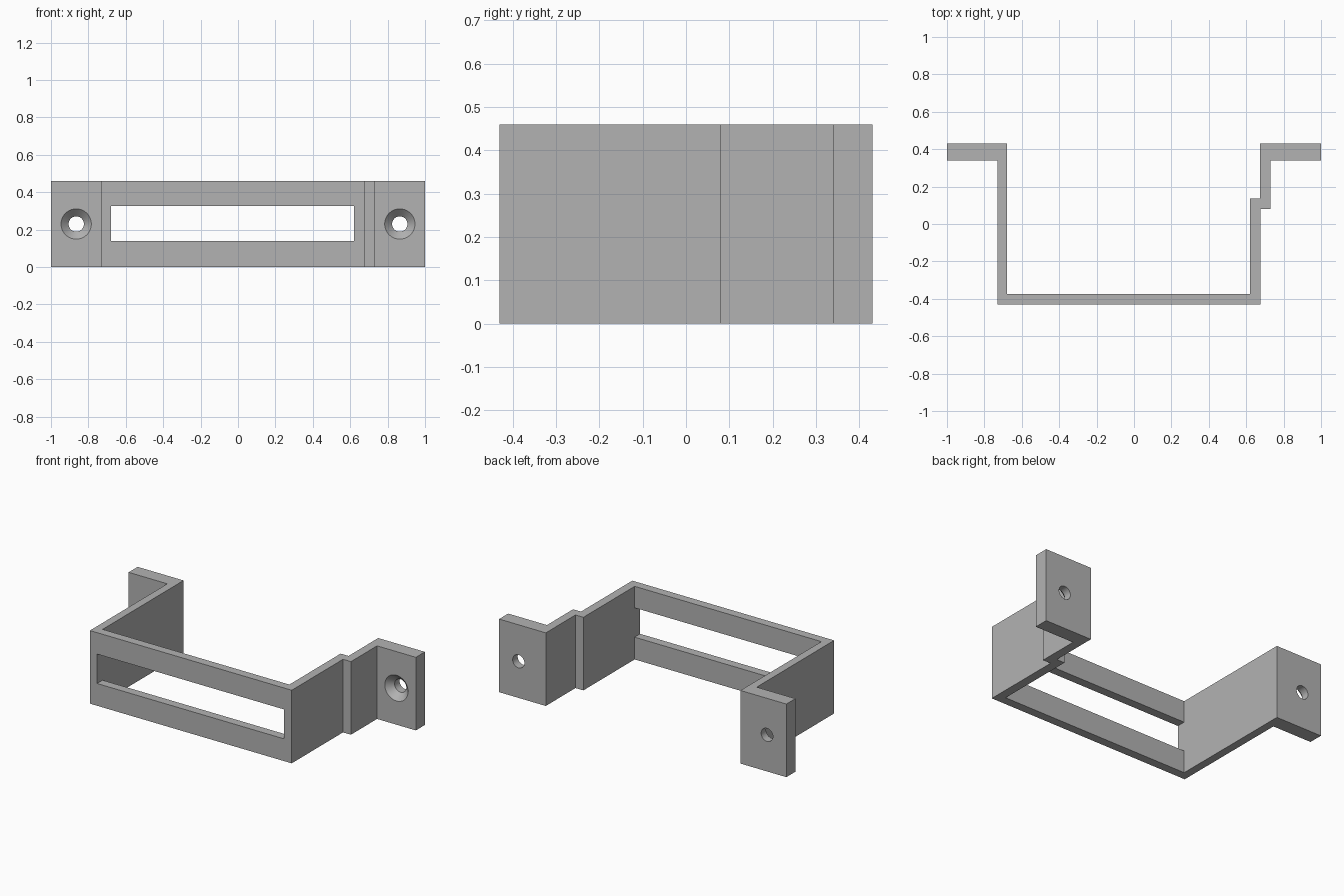
import bpy
import bmesh
from math import pi, radians
from mathutils import Matrix

cube = bpy.data.objects.get("Cube")
if cube:
    bpy.data.objects.remove(cube, do_unlink=True)

HEIGHT = 0.46
FRONT, BACK = -0.43, 0.43
EAR_FRONT = 0.34
HOLE_X, HOLE_R, SINK_R = 0.865, 0.041, 0.081

grey = bpy.data.materials.new("plain grey")
grey.use_nodes = True
colour = (0.45, 0.45, 0.45, 1)
grey.diffuse_color = colour
grey.node_tree.nodes["Principled BSDF"].inputs["Base Color"].default_value = colour


def make_object(name, bm):
    bmesh.ops.recalc_face_normals(bm, faces=bm.faces[:])
    mesh = bpy.data.meshes.new(name)
    bm.to_mesh(mesh)
    bm.free()
    mesh.materials.append(grey)
    obj = bpy.data.objects.new(name, mesh)
    bpy.context.collection.objects.link(obj)
    return obj


def extruded(name, outline, height):
    bm = bmesh.new()
    face = bm.faces.new([bm.verts.new((x, y, 0)) for x, y in outline])
    top = bmesh.ops.extrude_face_region(bm, geom=[face])["geom"]
    verts = [v for v in top if isinstance(v, bmesh.types.BMVert)]
    bmesh.ops.translate(bm, verts=verts, vec=(0, 0, height))
    return make_object(name, bm)


def revolved(name, x, profile, segments=48):
    """Spin (y, radius) pairs around a front-to-back axis."""
    bm = bmesh.new()
    rings = []
    for y, r in profile:
        place = Matrix.Translation((x, y, HEIGHT / 2)) @ Matrix.Rotation(pi / 2, 4, "X")
        rings.append(bmesh.ops.create_circle(
            bm, segments=segments, radius=r, matrix=place)["verts"])
    for a, b in zip(rings, rings[1:]):
        for i in range(segments):
            j = (i + 1) % segments
            bm.faces.new((a[i], a[j], b[j], b[i]))
    bm.faces.new(rings[0])
    bm.faces.new(rings[-1])
    return make_object(name, bm)


# Bent strap outline: outer side from right ear to left ear, then the inner side
outline = [
    (-1, BACK), (-1, EAR_FRONT), (-0.73, EAR_FRONT), (-0.73, FRONT),
    (0.675, FRONT), (0.675, 0.08), (0.73, 0.08), (0.73, EAR_FRONT),
    (1, EAR_FRONT), (1, BACK), (0.675, BACK), (0.675, 0.135),
    (0.62, 0.135), (0.62, -0.375), (-0.68, -0.375), (-0.68, BACK),
]
bracket = extruded("mounting_bracket", outline, HEIGHT)

# Wide window through the front plate
window = extruded("window_cutter", [(-0.68, -0.6), (0.62, -0.6),
                                    (0.62, -0.3752 + 0.1), (-0.68, -0.3752 + 0.1)], 0.185)
window.location.z = 0.14
cutters = [window]

# Countersunk screw holes in both ears
sink_end = EAR_FRONT + SINK_R - HOLE_R
for side, x in (("right", -HOLE_X), ("left", HOLE_X)):
    cutters.append(revolved(side + "_screw_cutter", x, [
        (EAR_FRONT - 0.05, SINK_R), (EAR_FRONT, SINK_R),
        (sink_end, HOLE_R), (BACK + 0.05, HOLE_R)]))

for cutter in cutters:
    mod = bracket.modifiers.new(cutter.name, "BOOLEAN")
    mod.operation = "DIFFERENCE"
    mod.solver = "EXACT"
    mod.object = cutter

# Bake the cuts, then drop the helpers
bpy.context.view_layer.update()
graph = bpy.context.evaluated_depsgraph_get()
cut_mesh = bpy.data.meshes.new_from_object(bracket.evaluated_get(graph))
bracket.modifiers.clear()
bracket.data = cut_mesh
for cutter in cutters:
    bpy.data.objects.remove(cutter, do_unlink=True)

# Smooth holes, crisp bends
bpy.ops.object.select_all(action="DESELECT")
bracket.select_set(True)
bpy.context.view_layer.objects.active = bracket
bpy.ops.object.shade_smooth_by_angle(angle=radians(30))
